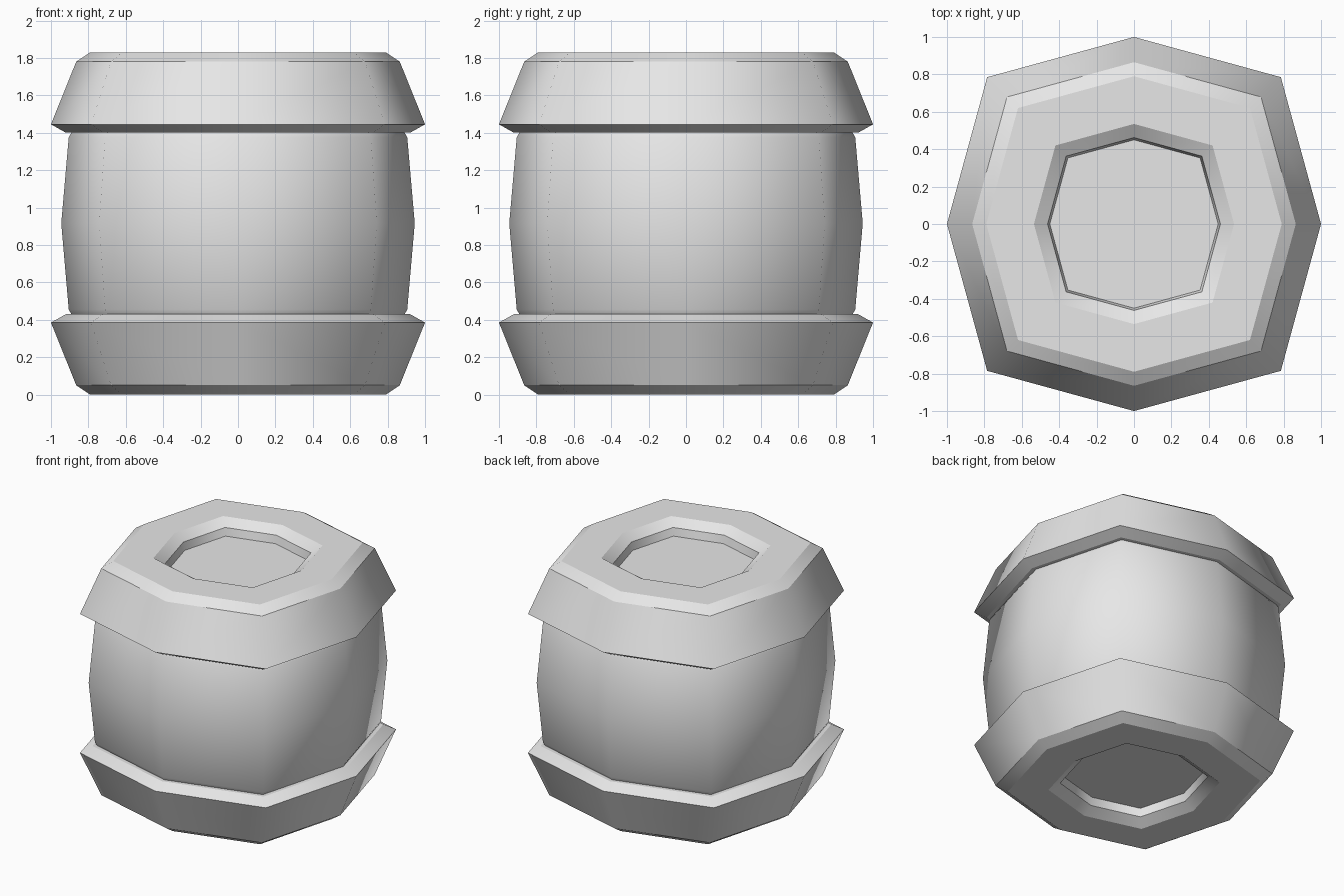
import bpy, bmesh

default_cube = bpy.data.objects.get("Cube")
if default_cube:
    bpy.data.objects.remove(default_cube, do_unlink=True)

HEIGHT = 1.83
DIAGONAL = 0.785  # corner position on the diagonals, relative to the axes

# Eight-sided outline, slightly squarer than a regular octagon
OUTLINE = [(1, 0), (DIAGONAL, DIAGONAL), (0, 1), (-DIAGONAL, DIAGONAL),
           (-1, 0), (-DIAGONAL, -DIAGONAL), (0, -1), (DIAGONAL, -DIAGONAL)]

grey = bpy.data.materials.new("plain_grey")
grey.use_nodes = True
colour = (0.8, 0.8, 0.8, 1)
grey.diffuse_color = colour
grey.node_tree.nodes["Principled BSDF"].inputs["Base Color"].default_value = colour


def turned_part(name, profile, soft_rings=()):
    """Sweep (radius, z) points round the outline, closing both ends."""
    bm = bmesh.new()
    rings = [[bm.verts.new((x * r, y * r, z)) for x, y in OUTLINE]
             for r, z in profile]
    sides = len(OUTLINE)
    for low, high in zip(rings, rings[1:]):
        for i in range(sides):
            j = (i + 1) % sides
            bm.faces.new((low[i], low[j], high[j], high[i]))
    bm.faces.new(rings[0])
    bm.faces.new(rings[-1])
    bmesh.ops.recalc_face_normals(bm, faces=bm.faces)
    for face in bm.faces:
        face.smooth = True
    # Crisp horizontal rings, soft upright edges
    for index, ring in enumerate(rings):
        if index in soft_rings:
            continue
        for i in range(sides):
            bm.edges.get((ring[i], ring[(i + 1) % sides])).smooth = False
    mesh = bpy.data.meshes.new(name)
    bm.to_mesh(mesh)
    bm.free()
    mesh.materials.append(grey)
    obj = bpy.data.objects.new(name, mesh)
    bpy.context.collection.objects.link(obj)
    return obj


# Bulging middle of the barrel, tucked into both rims
upper_body = [(0.945, HEIGHT / 2), (0.905, 1.375), (0.885, 1.41)]
lower_body = [(r, HEIGHT - z) for r, z in reversed(upper_body[1:])]
turned_part("barrel_body", lower_body + upper_body, soft_rings=(1, 2, 3))

# Flared rim with bevelled edges and a recessed end panel
rim = [(0.92, 1.40), (1.0, 1.445), (0.865, 1.78), (0.79, HEIGHT),
       (0.535, HEIGHT), (0.462, 1.78), (0.45, 1.72)]
turned_part("top_rim", rim)
turned_part("bottom_rim", [(r, HEIGHT - z) for r, z in rim])
